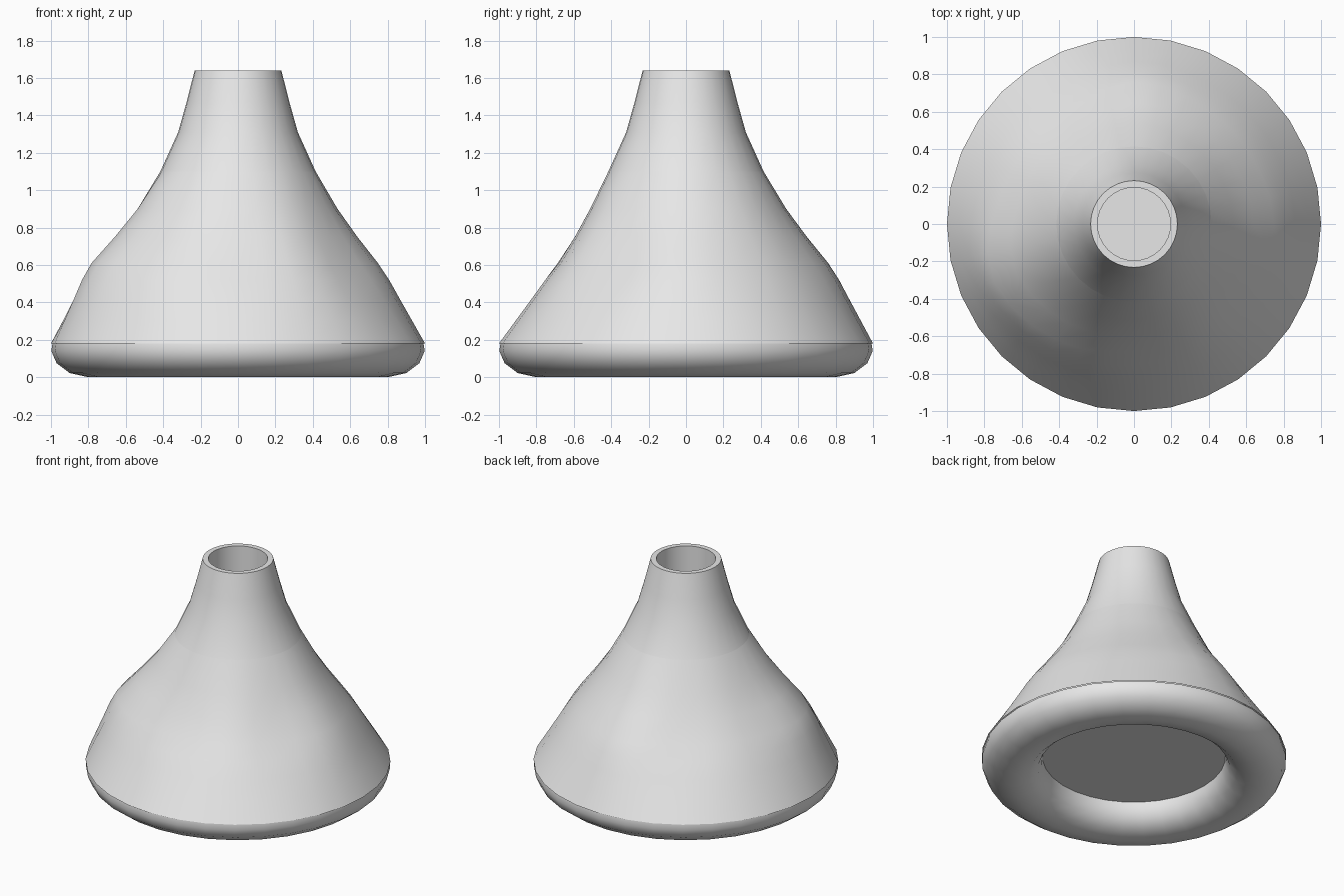
import bpy
import bmesh
from math import cos, sin, pi, radians

if "Cube" in bpy.data.objects:
    bpy.data.objects.remove(bpy.data.objects["Cube"])

SEGMENTS = 32
RIM_Z, SEAM_Z = 1.64, 0.18

grey = bpy.data.materials.new("plain grey")
grey.use_nodes = True
colour = (0.8, 0.8, 0.8, 1)
grey.diffuse_color = colour
grey.node_tree.nodes["Principled BSDF"].inputs["Base Color"].default_value = colour


def revolve(name, profile, flip=False, shape=None):
    """Turn a list of (radius, z) round the z axis; shape bends the radius."""
    bm = bmesh.new()
    rings = []
    for r, z in profile:
        ring = []
        for j in range(SEGMENTS):
            a = 2 * pi * j / SEGMENTS
            rad = shape(r, z, a) if shape else r
            ring.append(bm.verts.new((rad * cos(a), rad * sin(a), z)))
        rings.append(ring)
    for low, high in zip(rings, rings[1:]):
        for j in range(SEGMENTS):
            k = (j + 1) % SEGMENTS
            face = bm.faces.new((low[j], low[k], high[k], high[j]))
            face.smooth = True
            if flip:
                face.normal_flip()
    bmesh.ops.remove_doubles(bm, verts=bm.verts, dist=0.0001)
    mesh = bpy.data.meshes.new(name)
    bm.to_mesh(mesh)
    bm.free()
    mesh.materials.append(grey)
    obj = bpy.data.objects.new(name, mesh)
    bpy.context.collection.objects.link(obj)
    return obj


def lobe(a, centre, width):
    """Smooth bump round the direction given in degrees."""
    return max(0, cos(a - radians(centre))) ** width


def folds(r, z, a):
    """Uneven draped folds, strongest at mid height, none at the ends."""
    fade = max(0, 1 - abs(z - 0.6) / 0.42)
    bulge = (0.10 * lobe(a, 195, 6) + 0.06 * lobe(a, 10, 8)
             + 0.07 * lobe(a, 80, 8) + 0.05 * lobe(a, 225, 14)
             + 0.012 * cos(7 * a + 1))
    return r + fade * bulge


# Draped skirt: outer cloth facing in, body just inside it facing out
skirt = [(1.0, SEAM_Z), (0.915, 0.3), (0.83, 0.42), (0.76, 0.52), (0.69, 0.61),
         (0.6, 0.75), (0.515, 0.9), (0.415, 1.1), (0.32, 1.31), (0.275, 1.47),
         (0.232, RIM_Z)]
revolve("outer_skirt", skirt[:8], flip=True, shape=folds)


def inner_scale(z):
    return 1 - 0.11 * max(0, 1 - (z - SEAM_Z) / 0.75) ** 1.5


body = [(0.85, 0.04)] + [(r * inner_scale(z), z) for r, z in skirt]
revolve("skirt_body", body, shape=folds)

# Neck opening
revolve("neck_rim", [(0.232, RIM_Z), (0.195, RIM_Z)])
revolve("neck_tube", [(0.195, SEAM_Z), (0.195, RIM_Z)], flip=True)

# Rounded base ring with its inner lining
ring_profile = [(0.6, 0.19), (0.605, 0.14), (0.63, 0.08), (0.69, 0.025), (0.8, 0.0),
                (0.9, 0.022), (0.97, 0.075), (0.998, 0.14), (0.992, SEAM_Z)]
revolve("base_ring", ring_profile)
revolve("base_ring_lining",
        [(0.8, 0.01), (0.89, 0.032), (0.96, 0.083), (0.988, 0.14), (0.99, SEAM_Z)],
        flip=True)

# Floor closing the hole of the base ring
revolve("floor_top", [(0.61, 0.19), (0.0, 0.19)])
revolve("floor_underside", [(0.61, 0.18), (0.0, 0.18)], flip=True)
